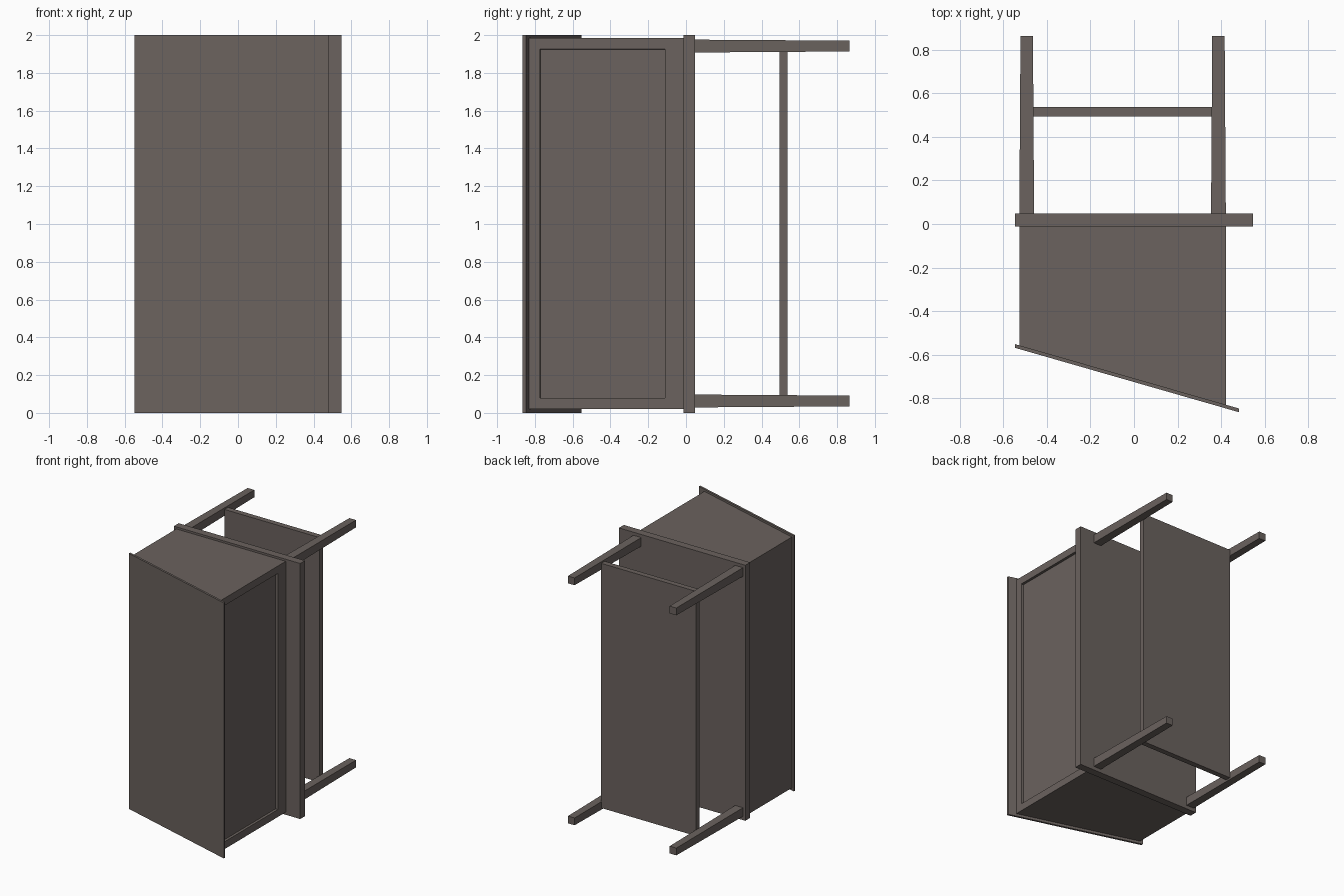
import bpy, bmesh
from mathutils import Vector

if "Cube" in bpy.data.objects:
    bpy.data.objects.remove(bpy.data.objects["Cube"])

wood = bpy.data.materials.new("grey_brown_wood")
wood.diffuse_color = (0.145, 0.122, 0.112, 1)
wood.use_nodes = True
wood.node_tree.nodes["Principled BSDF"].inputs["Base Color"].default_value = wood.diffuse_color


def finish(name, bm):
    bmesh.ops.recalc_face_normals(bm, faces=bm.faces[:])
    mesh = bpy.data.meshes.new(name)
    bm.to_mesh(mesh)
    bm.free()
    mesh.materials.append(wood)
    ob = bpy.data.objects.new(name, mesh)
    bpy.context.collection.objects.link(ob)
    return ob


def prism(outline, z0, z1):
    """Extrude an xy outline from z0 to z1."""
    bm = bmesh.new()
    face = bm.faces.new([bm.verts.new((x, y, z0)) for x, y in outline])
    top = bmesh.ops.extrude_face_region(bm, geom=[face])["geom"]
    verts = [g for g in top if isinstance(g, bmesh.types.BMVert)]
    bmesh.ops.translate(bm, verts=verts, vec=(0, 0, z1 - z0))
    bmesh.ops.recalc_face_normals(bm, faces=bm.faces[:])
    return bm


def box(name, x0, x1, y0, y1, z0, z1):
    return finish(name, prism([(x0, y0), (x1, y0), (x1, y1), (x0, y1)], z0, z1))


# Slanted lid
finish("slanted_lid", prism([(-0.547, -0.569), (0.483, -0.865),
                             (0.483, -0.848), (-0.547, -0.552)], 0, 2))

# Wedge-shaped case with a recessed panel on its right side
bm = prism([(-0.526, -0.558), (0.422, -0.831), (0.422, -0.01), (-0.526, -0.01)], 0.02, 1.984)
side = max(bm.faces, key=lambda f: f.normal.x)
bmesh.ops.inset_individual(bm, faces=[side], thickness=0.082, depth=0)
for v in side.verts:
    if v.co.y > -0.4:
        v.co.y = -0.11
bmesh.ops.inset_individual(bm, faces=[side], thickness=0.003, depth=-0.018)
finish("case_with_panel", bm)

# Slab between case and legs
box("base_slab", -0.547, 0.547, -0.012, 0.048, 0, 2)

# Four slightly tapered legs
for sx, cx in (("left", -0.493), ("right", 0.388)):
    for sz, cz in (("lower", 0.063), ("upper", 1.942)):
        h = 0.034
        bm = prism([(cx - h, 0.04), (cx + h, 0.04), (cx + h, 0.865), (cx - h, 0.865)],
                   cz - h, cz + h)
        for v in bm.verts:
            if v.co.y > 0.5:
                c = Vector((cx, v.co.y, cz))
                v.co = c + (v.co - c) * 0.84
        finish(f"{sx}_{sz}_leg", bm)

# Shelf between the legs
box("shelf", -0.464, 0.358, 0.494, 0.537, 0.045, 1.96)
